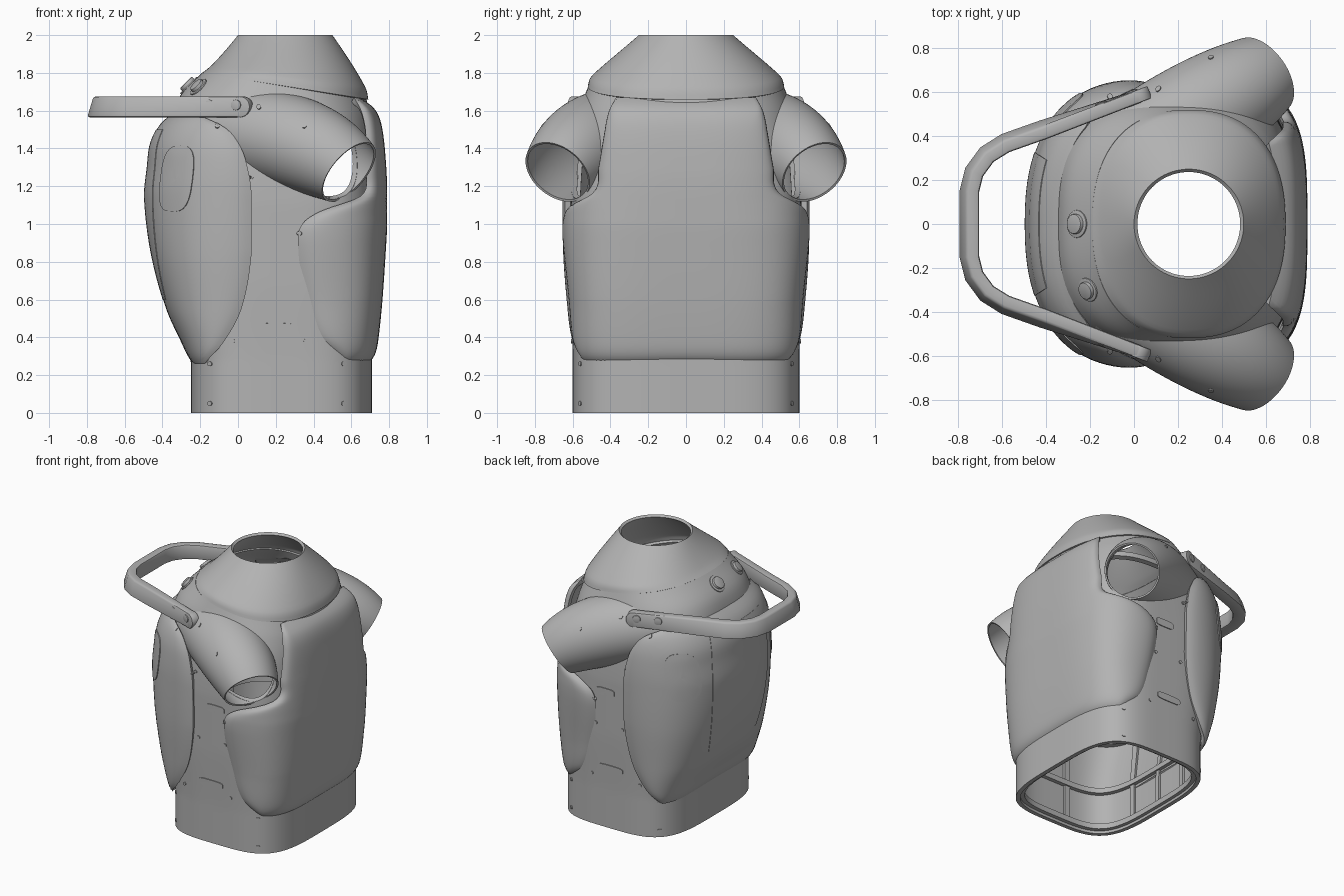
import bpy, bmesh, math
from mathutils import Vector, Matrix
from mathutils.bvhtree import BVHTree

cube = bpy.data.objects.get("Cube")
if cube:
    bpy.data.objects.remove(cube, do_unlink=True)

grey = bpy.data.materials.new("shell grey")
grey.use_nodes = True
COLOUR = (0.45, 0.45, 0.45, 1)
grey.diffuse_color = COLOUR
grey.node_tree.nodes["Principled BSDF"].inputs["Base Color"].default_value = COLOUR


def make(name, verts, faces, thick=0, offset=-1, bevel=0, cutters=()):
    mesh = bpy.data.meshes.new(name)
    mesh.from_pydata(verts, [], faces)
    mesh.materials.append(grey)
    obj = bpy.data.objects.new(name, mesh)
    bpy.context.scene.collection.objects.link(obj)
    if thick:
        mod = obj.modifiers.new("thickness", 'SOLIDIFY')
        mod.thickness, mod.offset = thick, offset
    if bevel:
        mod = obj.modifiers.new("bevel", 'BEVEL')
        mod.width, mod.segments = bevel, 2
    for cutter in cutters:
        mod = obj.modifiers.new("opening", 'BOOLEAN')
        mod.operation, mod.solver, mod.object = 'DIFFERENCE', 'EXACT', cutter
    bpy.ops.object.select_all(action='DESELECT')
    bpy.context.view_layer.objects.active = obj
    obj.select_set(True)
    if obj.modifiers:
        bpy.ops.object.convert(target='MESH')
    bpy.ops.object.shade_smooth_by_angle(angle=math.radians(35))
    return obj


def sample(table, z):
    """Smooth interpolation of the rows of a profile table."""
    z = min(max(z, table[0][0]), table[-1][0])
    i = 0
    while i < len(table) - 2 and z > table[i + 1][0]:
        i += 1
    p, q = table[i], table[i + 1]
    o, s = table[max(i - 1, 0)], table[min(i + 2, len(table) - 1)]
    h = q[0] - p[0]
    t = (z - p[0]) / h
    out = []
    for k in range(1, len(p)):
        m = (q[k] - o[k]) / (q[0] - o[0]) * h
        n = (s[k] - p[k]) / (s[0] - p[0]) * h
        d = q[k] - p[k]
        if d * m <= 0:
            m = 0
        if d * n <= 0:
            n = 0
        out.append(p[k] + t * (m + t * (3 * d - 2 * m - n + t * (m + n - 2 * d))))
    return out


def radius(row, ang):
    front, back, side, n = row[:4]
    c, s = math.cos(ang), math.sin(ang)
    a = front if c > 0 else back
    return (abs(c / a) ** n + abs(s / side) ** n) ** (-1 / n)


def patch(table, cx, zs, cols, mid=0, span=None, place=None, scale=1, sink=0):
    """Grid over a lofted section; an open span may come from the table, 180 closes it."""
    verts, faces = [], []
    closed = span == 180
    w = cols if closed else cols + 1
    for j, z in enumerate(zs):
        row = sample(table, z)
        half = math.radians(span if span else row[4])
        v = abs(2 * j / (len(zs) - 1) - 1)
        for i in range(w):
            u = 2 * i / cols - 1
            ang = mid + u * half
            r = radius(row, ang) * scale - sink * max(abs(u), v) ** 20
            p = Vector((cx + r * math.cos(ang), r * math.sin(ang), z))
            verts.append(place(p) if place else p)
    for j in range(len(zs) - 1):
        for i in range(cols):
            a, b = j * w + i, j * w + (i + 1) % w
            faces.append((a, b, b + w, a + w))
    return verts, faces


def cap(verts, faces, n):
    """Close both ends of a tube made of rings of n points."""
    last = len(verts) - n
    return verts, faces + [tuple(reversed(range(n))), tuple(range(last, last + n))]


def steps(a, b, n):
    return [a + (b - a) * i / n for i in range(n + 1)]


# Profiles: height, front reach, back reach, half width, squareness, edge angle
CX, BX = 0.23, 0.05
BODY = [(0, .48, .48, .6, 3.8), (.28, .48, .48, .6, 3.8), (.7, .49, .55, .61, 3.7),
        (1.1, .49, .6, .61, 3.5), (1.4, .48, .6, .59, 3.1),
        (1.6, .47, .55, .56, 2.6), (1.73, .45, .42, .515, 2.35)]
CHEST = [(.25, .48, 1, .6, 4, 56), (.3, .5, 1, .61, 4, 62), (.4, .515, 1, .62, 4, 72),
         (.6, .535, 1, .63, 4, 78), (.9, .555, 1, .66, 3.6, 82), (1, .56, 1, .665, 3.5, 80),
         (1.07, .56, 1, .665, 3.4, 71), (1.16, .56, 1, .66, 3.3, 49), (1.3, .555, 1, .66, 3.2, 46),
         (1.5, .535, 1, .65, 3.2, 44), (1.6, .505, 1, .63, 3.2, 44), (1.67, .45, 1, .62, 3.2, 44)]
BACK = [(.26, 1, .305, .61, 4, 67), (.36, 1, .345, .62, 3.6, 77), (.55, 1, .43, .635, 3, 87),
        (.85, 1, .51, .655, 2.6, 92), (1.15, 1, .545, .66, 2.4, 92), (1.3, 1, .53, .655, 2.4, 90),
        (1.42, 1, .515, .64, 2.4, 86), (1.52, 1, .47, .61, 2.4, 77), (1.59, 1, .41, .57, 2.4, 58)]
NECK = [(0, .44, .44, .52, 2.35), (.18, .425, .4, .5, 2.3), (1, .25, .25, .25, 2)]


def slant(p):
    w = min(max((p.z - 1.4) / .33, 0), 1)
    return Vector((p.x, p.y, p.z - .16 * (p.x - .25) * w))


def neck_place(p):
    base = 1.77 - .16 * p.x
    return Vector((p.x, p.y, base + p.z * (2 - base)))


def sleeve(side, inset, n=64):
    """Curved arm sleeve lofted along a quadratic centre line."""
    start, middle, end = Vector((-.1, .3, 1.5)), Vector((.3, .505, 1.43)), Vector((.587, .68, 1.275))
    ctrl = 2 * middle - (start + end) / 2
    verts, faces = [], []
    for t in steps(0, 1, 36):
        pos = start * (1 - t) ** 2 + ctrl * 2 * t * (1 - t) + end * t * t
        tan = ((ctrl - start) * (1 - t) + (end - ctrl) * t).normalized()
        r = .21 + .18 * t * (1 - t) - .018 * t - inset
        e1 = tan.cross(Vector((0, 0, 1))).normalized()
        e2 = tan.cross(e1)
        for i in range(n):
            a = math.tau * i / n * side
            p = pos + r * (e1 * math.cos(a) - e2 * math.sin(a))
            verts.append(Vector((p.x, p.y * side, p.z)))
    for k in range(0, len(verts) - n, n):
        for i in range(n):
            a, b = k + i, k + (i + 1) % n
            faces.append((a, a + n, b + n, b))
    return verts, faces


targets = []


def panel(name, data, thick, cutters=()):
    targets.append(data)
    return make(name, *data, thick=thick, cutters=cutters)


# Temporary cutters: sleeve bores and body core
def solid(name, data, n):
    obj = make(name, *cap(*data, n))
    bm = bmesh.new()
    bm.from_mesh(obj.data)
    bmesh.ops.recalc_face_normals(bm, faces=bm.faces)
    bm.to_mesh(obj.data)
    bm.free()
    obj.hide_render = True
    return obj


bores = [solid("sleeve_bore_cutter", sleeve(s, .014), 64) for s in (1, -1)]
core = solid("body_core_cutter",
             patch(BODY, CX, steps(.5, 1.73, 60), 128, span=180, place=slant, scale=.965), 128)

# Hollow shells
panel("body_shell", patch(BODY, CX, steps(0, 1.73, 72), 144, span=180, place=slant), .03, bores)
for side, label in ((1, "left"), (-1, "right")):
    panel(label + "_arm_sleeve", sleeve(side, 0), .012, [core])
for cutter in bores + [core]:
    bpy.data.objects.remove(cutter, do_unlink=True)
panel("chest_plate", patch(CHEST, CX, steps(.25, 1.67, 76), 60, sink=.04), .03)
panel("back_shell", patch(BACK, BX, steps(.26, 1.59, 64), 64, mid=math.pi, sink=.02), .03)
make("neck_collar", *patch(NECK, .25, steps(0, 1, 16), 96, span=180, place=neck_place), thick=.02)
make("back_hatch", *patch(BACK, BX, steps(.6, 1.5, 30), 24, mid=math.pi, span=33, scale=1.006),
     thick=.006)

# Inner frame: hoops and uprights
for z in (.02, .3, .7, 1.02, 1.5):
    make("inner_hoop", *patch(BODY, CX, [z, z + .04], 96, span=180, scale=.96), thick=.035)
for deg in (0, 25, -25, 100, -100, 150, -150, 180):
    make("inner_upright", *patch(BODY, CX, steps(.05, 1.52, 24), 3, mid=math.radians(deg),
                                 span=2, scale=.96), thick=.025)

# Fittings projected on both sides
trees = [BVHTree.FromPolygons(v, f) for v, f in targets]


def hit(origin, direction):
    found = [h for h in (t.ray_cast(origin, direction) for t in trees) if h[0]]
    return min(found, key=lambda h: h[3])[0]


def plate(name, x, z, rx, rz, power=2, lean=0, rings=1):
    n = 24
    for side, label in ((1, "left_"), (-1, "right_")):
        look = Vector((0, -side, 0))
        verts, faces = [], []
        for k in range(rings + 1):
            for i in range(n):
                a = math.tau * i / n
                s = k / rings if k else .01
                c, d = math.cos(a), math.sin(a)
                px = math.copysign(abs(c) ** (2 / power), c) * rx * s
                pz = math.copysign(abs(d) ** (2 / power), d) * rz * s
                p = hit(Vector((x + px + lean * pz, 2 * side, z + pz)), look)
                verts.append(p - look * .004)
        for k in range(rings):
            for i in range(n):
                a, b = k * n + i, k * n + (i + 1) % n
                faces.append((a, b, b + n, a + n))
        faces.append(tuple(range(n)))
        make(label + name, verts, faces, thick=.006, offset=0)


plate("side_window", -.325, 1.24, .085, .175, power=3, lean=.12, rings=6)
plate("side_slot", .24, 1.02, .075, .028, power=4, rings=2)
plate("lower_slot", .2, .45, .1, .025, power=4, rings=2)
for x, z in ((.07, 1.25), (.1, .77), (.32, .77), (.325, .95), (-.03, .38), (.36, .38), (-.15, .26),
             (.56, .26), (-.15, .05), (.56, .05), (.11, 1.62), (.35, 1.52), (-.11, 1.52)):
    plate("screw", x, z, .012, .012)


def disc(name, pos, axis, r, depth):
    bm = bmesh.new()
    bmesh.ops.create_cone(bm, cap_ends=True, segments=32, radius1=r, radius2=r, depth=depth)
    turn = Vector(axis).to_track_quat('Z', 'Y').to_matrix().to_4x4()
    bm.transform(Matrix.Translation(pos) @ turn)
    verts = [v.co.copy() for v in bm.verts]
    faces = [[v.index for v in f.verts] for f in bm.faces]
    bm.free()
    make(name, verts, faces, bevel=.004)


# Carrying handle, wider along its lower outer edge
half = [(.03, .585), (-.41, .415), (-.58, .355), (-.66, .305), (-.715, .23), (-.735, .15)]
path = [Vector((x, y, 0)) for x, y in half]
path += [Vector((p.x, -p.y, 0)) for p in reversed(path)]
verts, faces = [], []
for i, p in enumerate(path):
    tan = (path[min(i + 1, len(path) - 1)] - path[max(i - 1, 0)]).normalized()
    nor = Vector((-tan.y, tan.x, 0)) * .03
    flare = 1 if i in (0, len(path) - 1) else 2.1
    for s, z in ((1, 1.565), (-flare, 1.565), (-1, 1.675), (1, 1.675)):
        verts.append(p + nor * s + Vector((0, 0, z)))
for k in range(0, len(verts) - 4, 4):
    for a in range(4):
        b = (a + 1) % 4
        faces.append((k + a, k + 4 + a, k + 4 + b, k + b))
last = len(verts) - 4
faces += [(0, 1, 2, 3), (last + 3, last + 2, last + 1, last)]
make("carry_handle", verts, faces, bevel=.012)
for s in (1, -1):
    out = Vector((-.36, .933 * s, 0))
    disc("handle_end", Vector((.02, .582 * s, 1.62)), out, .055, .058)
    for x, y in ((0, .573), (-.14, .519)):
        disc("handle_bolt", Vector((x, y * s, 1.63)) + out * .03, out, .028, .014)

# Buttons on the upper back
for x, y, r in ((-.26, 0, .045), (-.21, -.3, .04)):
    p = hit(Vector((x, y, 3)), Vector((0, 0, -1)))
    disc("back_button_base", p, (-.7, y, .7), r * 1.4, .01)
    disc("back_button", p, (-.7, y, .7), r, .045)
